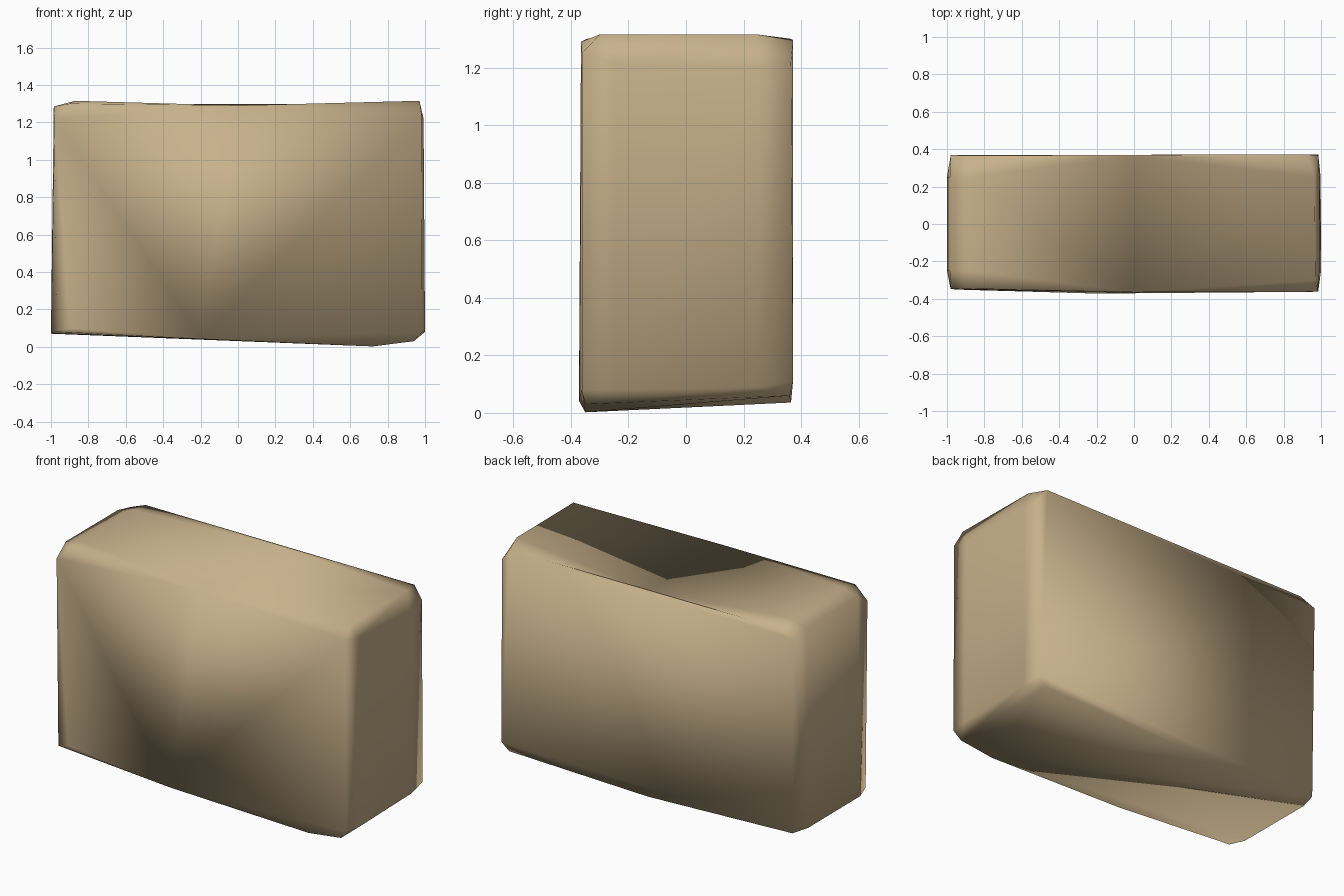
import bpy, bmesh

if "Cube" in bpy.data.objects:
    bpy.data.objects.remove(bpy.data.objects["Cube"])

# Sandy stone block: a rough box with worn corners, (x, y, z) per corner point
front = [(-.97, -.345, .08), (-.90, -.352, .10), (-.98, -.348, 1.22), (-.90, -.345, 1.30),
         (-.20, -.372, .042), (.72, -.350, .002), (.94, -.350, .03), (.985, -.362, .08),
         (.98, -.362, 1.25), (0, -.365, 1.32)]
back = [(-.97, .36, .07), (-.98, .368, 1.26), (-.88, .365, 1.30), (0, .365, .036),
        (.94, .36, .06), (.985, .372, .11), (.985, .365, 1.22), (.93, .372, 1.295),
        (0, .362, 1.315)]
left_side = [(-1, -.25, .072), (-1, .25, .07), (-.985, -.25, 1.285), (-.985, .25, 1.285),
             (-.87, -.25, 1.315), (-.87, .25, 1.315)]
right_side = [(1, -.25, .08), (.998, .25, .09), (.992, -.25, 1.22), (.992, .25, 1.20),
              (.97, -.30, 1.315), (.965, .25, 1.315)]

bm = bmesh.new()
for p in front + back + left_side + right_side:
    bm.verts.new(p)
res = bmesh.ops.convex_hull(bm, input=bm.verts[:])
loose = [v for v in bm.verts if not v.link_faces]
bmesh.ops.delete(bm, geom=loose, context='VERTS')

# Shallow sag in the middle of the top
for v in bm.verts:
    if abs(v.co.x) < .1 and v.co.z > 1:
        v.co.z = 1.29

bmesh.ops.recalc_face_normals(bm, faces=bm.faces[:])
for f in bm.faces:
    f.smooth = True

mesh = bpy.data.meshes.new("stone_block")
bm.to_mesh(mesh)
bm.free()
stone = bpy.data.objects.new("stone_block", mesh)
bpy.context.collection.objects.link(stone)

# Single sandy colour
sand = bpy.data.materials.new("sandy_stone")
sand.diffuse_color = (.58, .445, .26, 1)
sand.use_nodes = True
sand.node_tree.nodes["Principled BSDF"].inputs["Base Color"].default_value = sand.diffuse_color
mesh.materials.append(sand)
